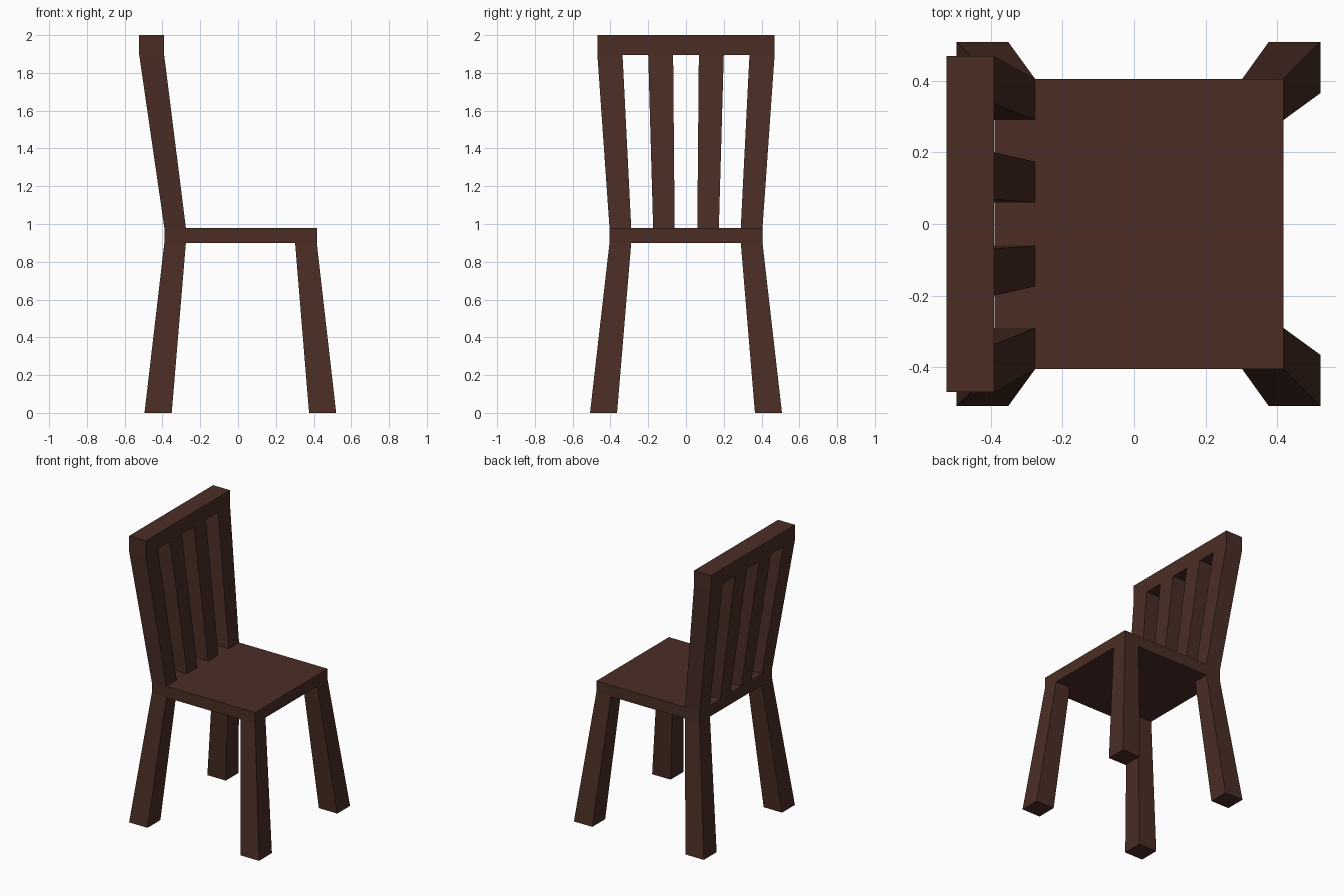
import bpy, bmesh

if "Cube" in bpy.data.objects:
    bpy.data.objects.remove(bpy.data.objects["Cube"])

wood = bpy.data.materials.new("dark brown wood")
wood.diffuse_color = (0.069, 0.027, 0.018, 1)
wood.use_nodes = True
wood.node_tree.nodes["Principled BSDF"].inputs["Base Color"].default_value = wood.diffuse_color


def tapered_box(name, low, high):
    """Box between two rectangles, each given as (x0, x1, y0, y1, z)."""
    bm = bmesh.new()
    rings = []
    for x0, x1, y0, y1, z in (low, high):
        rings.append([bm.verts.new(p) for p in
                      ((x0, y0, z), (x1, y0, z), (x1, y1, z), (x0, y1, z))])
    a, b = rings
    bm.faces.new(a[::-1])
    bm.faces.new(b)
    for i in range(4):
        j = (i + 1) % 4
        bm.faces.new((a[i], a[j], b[j], b[i]))
    bmesh.ops.recalc_face_normals(bm, faces=bm.faces)
    mesh = bpy.data.meshes.new(name)
    bm.to_mesh(mesh)
    bm.free()
    mesh.materials.append(wood)
    obj = bpy.data.objects.new(name, mesh)
    bpy.context.collection.objects.link(obj)
    return obj


def mirrored_pair(name, low, high):
    """Tapered box mirrored to the other side of the chair."""
    obj = tapered_box(name, low, high)
    mod = obj.modifiers.new("mirror", 'MIRROR')
    mod.use_axis = (False, True, False)


# Seat slab
tapered_box("seat", (-0.39, 0.417, -0.405, 0.405, 0.9),
            (-0.39, 0.417, -0.405, 0.405, 0.98))

# Splayed legs
mirrored_pair("front_legs", (0.376, 0.52, 0.365, 0.508, 0),
              (0.302, 0.417, 0.29, 0.405, 0.9))
mirrored_pair("back_legs", (-0.495, -0.351, 0.365, 0.508, 0),
              (-0.39, -0.276, 0.29, 0.405, 0.9))

# Leaning back posts and slats
for name, y0, y1, t0, t1 in (("back_posts", 0.29, 0.405, 0.336, 0.469),
                             ("back_slats", 0.06, 0.174, 0.068, 0.2)):
    mirrored_pair(name, (-0.39, -0.276, y0, y1, 0.98),
                  (-0.523, -0.391, t0, t1, 1.895))

# Top rail
tapered_box("top_rail", (-0.523, -0.391, -0.469, 0.469, 1.895),
            (-0.523, -0.391, -0.469, 0.469, 2.0))
